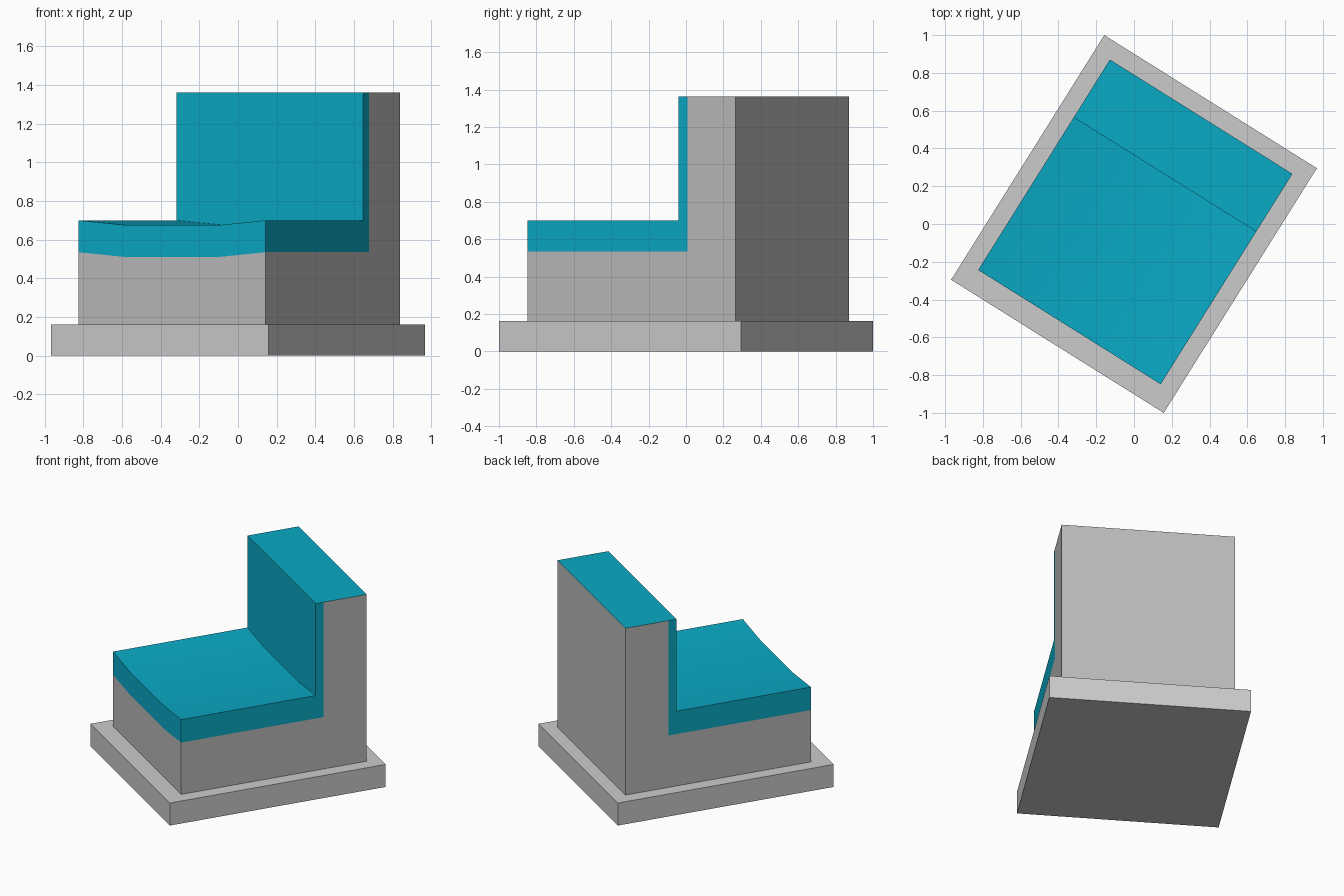
import bpy, bmesh, math

if "Cube" in bpy.data.objects:
    bpy.data.objects.remove(bpy.data.objects["Cube"])

TURN = math.radians(-32.05)   # the whole seat is turned on its base
SAG = 0.025                   # dip in the middle of the seat
STATIONS = [(-0.57, 0), (-0.28, 1), (0.28, 1), (0.57, 0)]

teal = bpy.data.materials.new("teal")
teal.diffuse_color = (0.003, 0.40, 0.56, 1)
teal.use_nodes = True
teal.node_tree.nodes["Principled BSDF"].inputs["Base Color"].default_value = teal.diffuse_color
plain = bpy.data.materials.new("grey")
plain.diffuse_color = (0.5, 0.5, 0.5, 1)
plain.use_nodes = True
plain.node_tree.nodes["Principled BSDF"].inputs["Base Color"].default_value = plain.diffuse_color


def sweep(name, profile, stations, mats=()):
    """Sweep a (y, z, sag) side profile across the width."""
    bm = bmesh.new()
    rings = [[bm.verts.new((x, y, z - SAG * s * k)) for y, z, s in profile]
             for x, k in stations]
    n = len(profile)
    for a, b in zip(rings, rings[1:]):
        for i in range(n):
            j = (i + 1) % n
            bm.faces.new((a[i], a[j], b[j], b[i]))
    bm.faces.new(rings[0])
    bm.faces.new(rings[-1])
    bmesh.ops.recalc_face_normals(bm, faces=bm.faces)
    mesh = bpy.data.meshes.new(name)
    bm.to_mesh(mesh)
    bm.free()
    for m in mats:
        mesh.materials.append(m)
    ob = bpy.data.objects.new(name, mesh)
    bpy.context.collection.objects.link(ob)
    ob.rotation_euler.z = TURN
    bpy.ops.object.select_all(action='DESELECT')
    ob.select_set(True)
    bpy.context.view_layer.objects.active = ob
    bpy.ops.object.shade_smooth_by_angle(angle=math.radians(30))
    return ob


# Base slab
sweep("base", [(-0.764, 0, 0), (0.764, 0, 0), (0.764, 0.162, 0), (-0.764, 0.162, 0)],
      [(-0.664, 0), (0.664, 0)])

# Grey body, with its top face coloured like the cushion
body = sweep("body", [(-0.644, 0.162, 0), (0.67, 0.162, 0), (0.67, 1.362, 0),
                      (0.365, 1.362, 0), (0.365, 0.535, 1), (-0.644, 0.535, 1)],
             STATIONS, (plain, teal))
for f in body.data.polygons:
    if f.normal.z > 0.9 and f.center.z > 1.3:
        f.material_index = 1

# L-shaped cushion: sagging seat and thin back panel
sweep("cushion", [(-0.644, 0.535, 1), (0.365, 0.535, 1), (0.365, 1.362, 0),
                  (0.309, 1.362, 0), (0.309, 0.70, 1), (-0.644, 0.70, 1)],
      STATIONS, (teal,))
